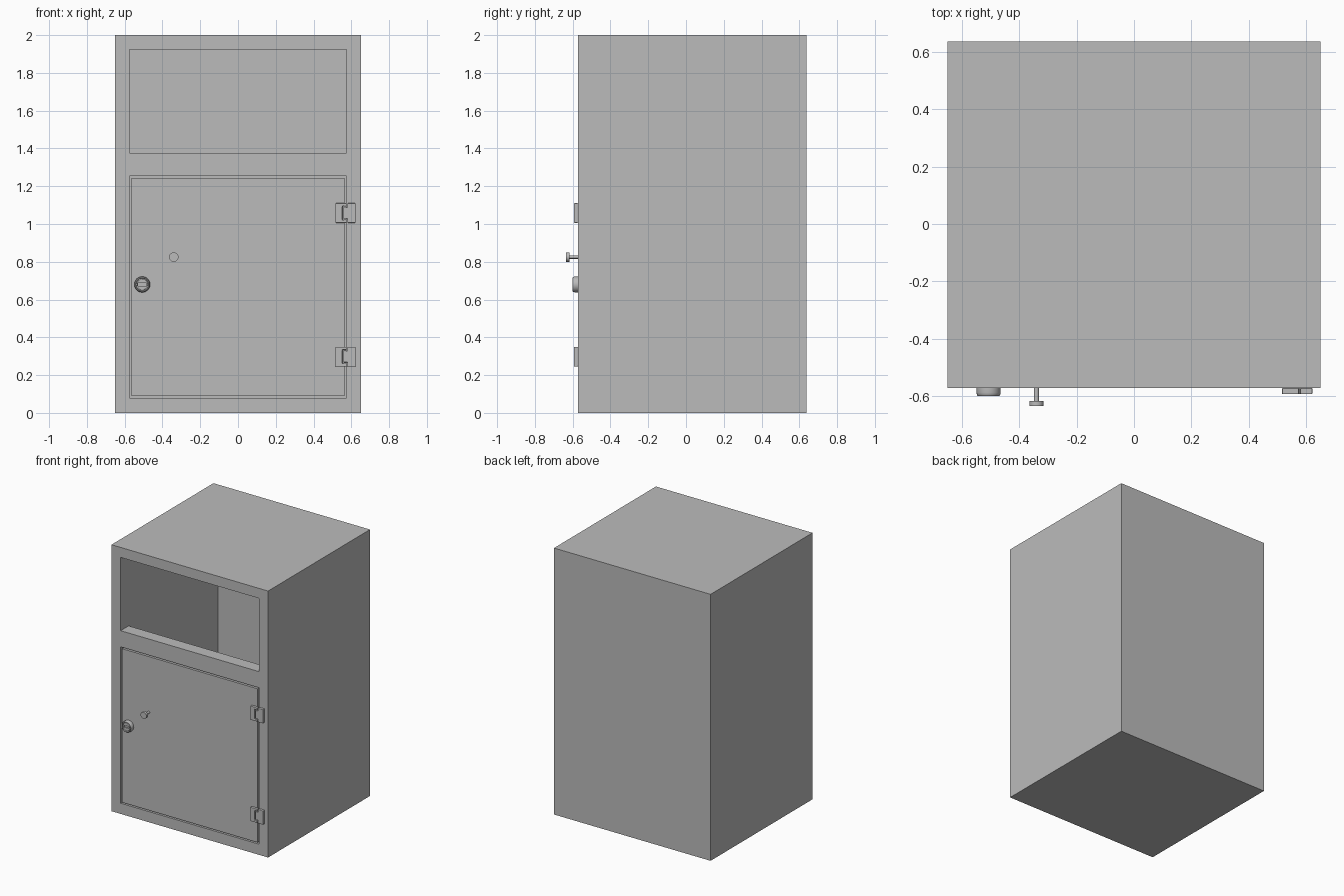
import bpy, bmesh, math
from mathutils import Matrix, Vector

cube = bpy.data.objects.get("Cube")
if cube:
    bpy.data.objects.remove(cube, do_unlink=True)

grey = bpy.data.materials.new("plain_grey")
grey.use_nodes = True
colour = (0.5, 0.5, 0.5, 1)
grey.diffuse_color = colour
grey.node_tree.nodes["Principled BSDF"].inputs["Base Color"].default_value = colour

FRONT = -0.572


def finish(name, bm, smooth=False):
    bmesh.ops.remove_doubles(bm, verts=bm.verts, dist=1e-5)
    bmesh.ops.recalc_face_normals(bm, faces=bm.faces)
    mesh = bpy.data.meshes.new(name)
    bm.to_mesh(mesh)
    bm.free()
    mesh.materials.append(grey)
    obj = bpy.data.objects.new(name, mesh)
    bpy.context.collection.objects.link(obj)
    if smooth:
        bpy.ops.object.select_all(action='DESELECT')
        bpy.context.view_layer.objects.active = obj
        obj.select_set(True)
        bpy.ops.object.shade_smooth_by_angle(angle=math.radians(35))
    return obj


def box(name, lo, hi):
    lo, hi = Vector(lo), Vector(hi)
    bm = bmesh.new()
    bmesh.ops.create_cube(bm, size=1, matrix=Matrix.LocRotScale((lo + hi) / 2, None, hi - lo))
    return finish(name, bm)


def lathe(name, x, z, profile, steps=32):
    """Spin (radius, distance from the front) points about an axis along y."""
    bm = bmesh.new()
    verts = [bm.verts.new((x + r, FRONT - d, z)) for r, d in profile]
    edges = [bm.edges.new(pair) for pair in zip(verts, verts[1:])]
    bmesh.ops.spin(bm, geom=verts + edges, cent=(x, 0, z), axis=(0, 1, 0),
                   angle=math.tau, steps=steps)
    return finish(name, bm, smooth=True)


def plate(name, outline, depth, bevel):
    """Extrude an x-z outline out from the front."""
    bm = bmesh.new()
    face = bm.faces.new([bm.verts.new((x, FRONT, z)) for x, z in outline])
    new = bmesh.ops.extrude_face_region(bm, geom=[face])["geom"]
    bmesh.ops.translate(bm, vec=(0, -depth, 0),
                        verts=[v for v in new if isinstance(v, bmesh.types.BMVert)])
    obj = finish(name, bm)
    mod = obj.modifiers.new("soft_edges", 'BEVEL')
    mod.width, mod.segments = bevel, 2
    return obj


# Hollow cabinet: walls are the filled cells of a small grid
xs = (-0.65, -0.574, 0.574, 0.65)
ys = (FRONT, -0.477, 0.58, 0.637)
zs = (0, 0.08, 1.254, 1.375, 1.925, 2)


def solid(i, j, k):
    if not (0 <= i < 3 and 0 <= j < 3 and 0 <= k < 5):
        return False
    crossbar = j == 0 and k == 2
    return i != 1 or j == 2 or k in (0, 4) or crossbar


bm = bmesh.new()
for i in range(3):
    for j in range(3):
        for k in range(5):
            if not solid(i, j, k):
                continue
            cell = (i, j, k)
            for axis in range(3):
                for side in (0, 1):
                    near = list(cell)
                    near[axis] += 2 * side - 1
                    if solid(*near):
                        continue
                    corners = []
                    for u, v in ((0, 0), (1, 0), (1, 1), (0, 1)):
                        c = list(cell)
                        c[axis] += side
                        c[(axis + 1) % 3] += u
                        c[(axis + 2) % 3] += v
                        corners.append(bm.verts.new((xs[c[0]], ys[c[1]], zs[c[2]])))
                    bm.faces.new(corners)
finish("cabinet_body", bm)

# Door, set flush with a narrow gap all round
box("door", (-0.564, FRONT, 0.09), (0.564, -0.477, 1.243))

# Knob on a thin stem
lathe("knob", -0.34, 0.825, [(0, -0.005), (0.009, -0.005), (0.009, 0.045), (0.025, 0.045),
                             (0.025, 0.063), (0, 0.063)])

# Lock: rounded collar, recessed ring and raised core with a key slot
LX, LZ = -0.507, 0.68
lathe("lock_collar", LX, LZ, [(0.042, -0.002), (0.042, 0.016), (0.040, 0.025), (0.037, 0.028),
                              (0.034, 0.028), (0.032, 0.018), (0, 0.018)])
for sign, part in ((1, "upper"), (-1, "lower")):
    arc = [math.radians(14 + 152 * t / 16) for t in range(17)]
    plate("lock_core_" + part, [(LX + 0.029 * math.cos(a), LZ + sign * 0.029 * math.sin(a))
                                for a in arc], 0.026, 0.001)
for sign, part in ((1, "left"), (-1, "right")):
    box("lock_core_" + part, (LX + sign * 0.025 - 0.003, FRONT - 0.026, LZ - 0.007),
        (LX + sign * 0.025 + 0.003, FRONT, LZ + 0.007))

# Hinges: notched door leaf, tabbed frame leaf and pin
for label, z in (("upper", 1.058), ("lower", 0.298)):
    h, n, t = 0.052, 0.036, 0.03
    plate(label + "_hinge_door_leaf",
          [(0.516, z - h), (0.575, z - h), (0.575, z - n), (0.552, z - n),
           (0.552, z + n), (0.575, z + n), (0.575, z + h), (0.516, z + h)], 0.021, 0.003)
    plate(label + "_hinge_frame_leaf",
          [(0.622, z - h), (0.622, z + h), (0.58, z + h), (0.58, z + t),
           (0.558, z + t), (0.558, z - t), (0.58, z - t), (0.58, z - h)], 0.021, 0.003)
    bm = bmesh.new()
    bmesh.ops.create_cone(bm, cap_ends=True, segments=16, radius1=0.006, radius2=0.006,
                          depth=2 * h - 0.004,
                          matrix=Matrix.Translation((0.567, FRONT - 0.012, z)))
    finish(label + "_hinge_pin", bm, smooth=True)
